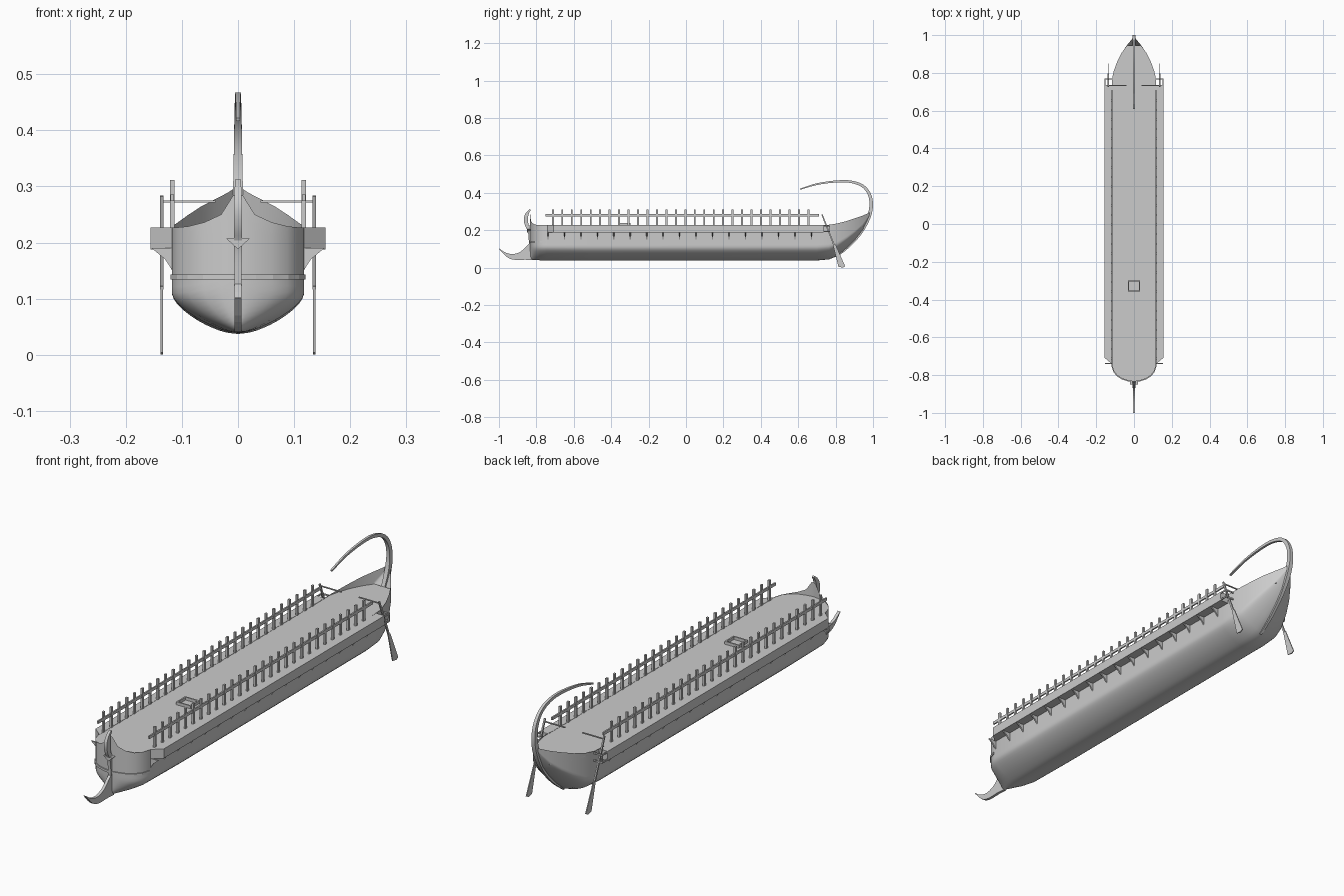
import bpy, bmesh
from mathutils import Vector

if "Cube" in bpy.data.objects:
    bpy.data.objects.remove(bpy.data.objects["Cube"])


def make(name, verts, faces, smooth=False):
    me = bpy.data.meshes.new(name)
    me.from_pydata([tuple(v) for v in verts], [], faces)
    bm = bmesh.new()
    bm.from_mesh(me)
    bmesh.ops.recalc_face_normals(bm, faces=bm.faces)
    bm.to_mesh(me)
    bm.free()
    ob = bpy.data.objects.new(name, me)
    bpy.context.collection.objects.link(ob)
    if smooth:
        bpy.ops.object.select_all(action='DESELECT')
        ob.select_set(True)
        bpy.context.view_layer.objects.active = ob
        bpy.ops.object.shade_smooth_by_angle()
    return ob


def prism(name, pts, axis, a, b):
    """Extrude a 2D outline along an axis from a to b."""
    put = {'x': lambda p, h: (h, p[0], p[1]),
           'y': lambda p, h: (p[0], h, p[1]),
           'z': lambda p, h: (p[0], p[1], h)}[axis]
    n = len(pts)
    v = [put(p, h) for h in (a, b) for p in pts]
    f = [list(range(n)), list(range(n, 2 * n))]
    f += [(i, (i + 1) % n, n + (i + 1) % n, n + i) for i in range(n)]
    return make(name, v, f)


def box(name, x0, x1, y0, y1, z0, z1):
    return prism(name, [(x0, y0), (x1, y0), (x1, y1), (x0, y1)], 'z', z0, z1)


def curve(pts, sub=5):
    """Catmull-Rom smoothing of a short list of points."""
    p = [Vector(q) for q in pts]
    p = [2 * p[0] - p[1]] + p + [2 * p[-1] - p[-2]]
    out = []
    for i in range(1, len(p) - 2):
        a, b, c, d = p[i - 1:i + 3]
        for k in range(sub):
            t = k / sub
            out.append(0.5 * (2 * b + (c - a) * t + (2 * a - 5 * b + 4 * c - d) * t * t
                              + (3 * b - a - 3 * c + d) * t ** 3))
    return out + [p[-2]]


def ribbon(name, pts):
    """Tapered bar in the centre plane; points are (y, z, depth, half_width)."""
    c = curve(pts)
    v, f = [], []
    for i, q in enumerate(c):
        d = c[min(i + 1, len(c) - 1)] - c[max(i - 1, 0)]
        n = Vector((-d[1], d[0])).normalized() * q[2] / 2
        for sx, sn in ((-1, -1), (1, -1), (1, 1), (-1, 1)):
            v.append((sx * q[3], q[0] + sn * n.x, q[1] + sn * n.y))
    for i in range(len(c) - 1):
        f += [(4 * i + k, 4 * i + (k + 1) % 4, 4 * i + 4 + (k + 1) % 4, 4 * i + 4 + k) for k in range(4)]
    f += [(0, 1, 2, 3), tuple(len(v) - 4 + k for k in range(4))]
    return make(name, v, f, True)


DECK = 0.226
# stations: y, half width, keel z, sheer z, fineness
stations = [(-.833, .008, .045, .285, 1.5), (-.829, .03, .043, .25, 1.5), (-.820, .06, .041, .236, 1.4),
            (-.803, .088, .040, .229, 1.3), (-.78, .107, .039, .227, 1.2), (-.745, .118, .039, .227, 1.1),
            (-.52, .118, .037, .227, 1), (.70, .118, .038, .227, 1), (.765, .117, .044, .229, 1),
            (.81, .107, .062, .236, 1.05), (.86, .089, .105, .249, 1.1), (.905, .066, .15, .264, 1.15),
            (.945, .039, .20, .278, 1.2), (.97, .018, .25, .289, 1.2), (.985, .006, .285, .297, 1.2)]
section = curve([(0, .04), (.03, .27), (.12, .59), (.25, .87), (.38, 1), (.6, 1), (1, 1)], 3)

# hull shell, lofted through the stations
verts, faces, deck_edge = [], [], []
m = 2 * len(section) - 1
for y, w, k, s, e in stations:
    half = [(w * min(p[1], 1) ** e, k + p[0] * (s - k)) for p in section]
    half[0] = (0, k)
    verts += [(-x, y, z) for x, z in reversed(half)] + [(x, y, z) for x, z in half[1:]]
    for (x0, z0), (x1, z1) in zip(half, half[1:]):
        if z0 <= DECK < z1:
            deck_edge.append((x0 + (x1 - x0) * (DECK - z0) / (z1 - z0), y))
for i in range(len(stations) - 1):
    faces += [(i * m + j, i * m + j + 1, (i + 1) * m + j + 1, (i + 1) * m + j) for j in range(m - 1)]
faces.append(tuple(range(m)))
make("hull", verts, faces, True)

# deck
outline = deck_edge + [(-x, y) for x, y in reversed(deck_edge)]
prism("deck", outline, 'z', DECK - .006, DECK)

# wale round the bow
bow = [(w + .002, y - .004) for y, w, *_ in stations[:6]]
prism("bow_wale", bow + [(-x, y) for x, y in reversed(bow)], 'z', .134, .143)

# ram
ram = curve([(-1, .103), (-.965, .08), (-.925, .072), (-.885, .085), (-.855, .112), (-.83, .135)], 3)
ram += curve([(-.82, .04), (-.86, .042), (-.92, .042), (-.96, .058), (-1, .1)], 3)
prism("ram", ram, 'x', -.006, .006)

# bow stem with curled head and small barb
ribbon("bow_stem", [(-.833, .12, .012, .006), (-.838, .19, .014, .007), (-.852, .23, .020, .007),
                    (-.856, .262, .022, .007), (-.848, .29, .016, .006), (-.833, .310, .007, .005)])
prism("stem_barb", [(0, .188), (.021, .207), (.008, .207), (0, .225), (-.008, .207), (-.021, .207)],
      'y', -.85, -.826)

# sternpost sweeping forward over the deck
ribbon("sternpost", [(.80, .058, .012, .005), (.87, .113, .012, .006), (.935, .186, .014, .007),
                     (.975, .265, .020, .009), (.990, .33, .019, .008), (.981, .39, .017, .007),
                     (.945, .436, .015, .006), (.88, .459, .013, .005), (.80, .460, .011, .005),
                     (.70, .446, .009, .004), (.61, .419, .006, .004)])

# hatch frame on deck
for s in (-1, 1):
    box("hatch_side", s * .03 - .003, s * .03 + .003, -.358, -.298, DECK, .238)
    box("hatch_end", -.03, .03, -.328 + s * .027 - .003, -.328 + s * .027 + .003, DECK, .238)

for s in (-1, 1):
    # outrigger along the side
    prism("outrigger", [(s * .116, -.742), (s * .156, -.708), (s * .156, .735), (s * .116, .735)],
          'z', .188, .227)
    bracket = [(s * x, z) for x, z in ((.115, .19), (.154, .19), (.143, .181), (.130, .170), (.122, .158), (.115, .146))]
    for i in range(17):
        y = -.738 + .088 * i
        prism("outrigger_bracket", bracket, 'y', y - .003, y + .003)

    # open frame holding the steering oar
    for z in (.192, .223):
        box("oar_frame_side", s * .152, s * .156, .735, .77, z - .003, z + .003)
        box("oar_frame_end", s * .110, s * .156, .766, .77, z - .003, z + .003)
    box("oar_frame_post", s * .152, s * .156, .766, .77, .189, .226)

    # steering oar and tiller
    prism("oar_shaft", [(.724, .282), (.731, .284), (.797, .118), (.789, .116)],
          'x', s * .136 - .003, s * .136 + .003)
    prism("oar_blade", [(.786, .122), (.799, .124), (.851, .007), (.838, 0), (.815, .004)],
          'x', s * .136 - .002, s * .136 + .002)
    box("tiller", s * .04, s * .136, .731, .736, .271, .275)

    # railing
    box("rail", s * .117 - .003, s * .117 + .003, -.75, .71, .274, .286)
    for i in range(28):
        y = -.712 + .0506 * i
        box("rail_post", s * .117 - .004, s * .117 + .004, y - .005, y + .005, DECK, .311)
